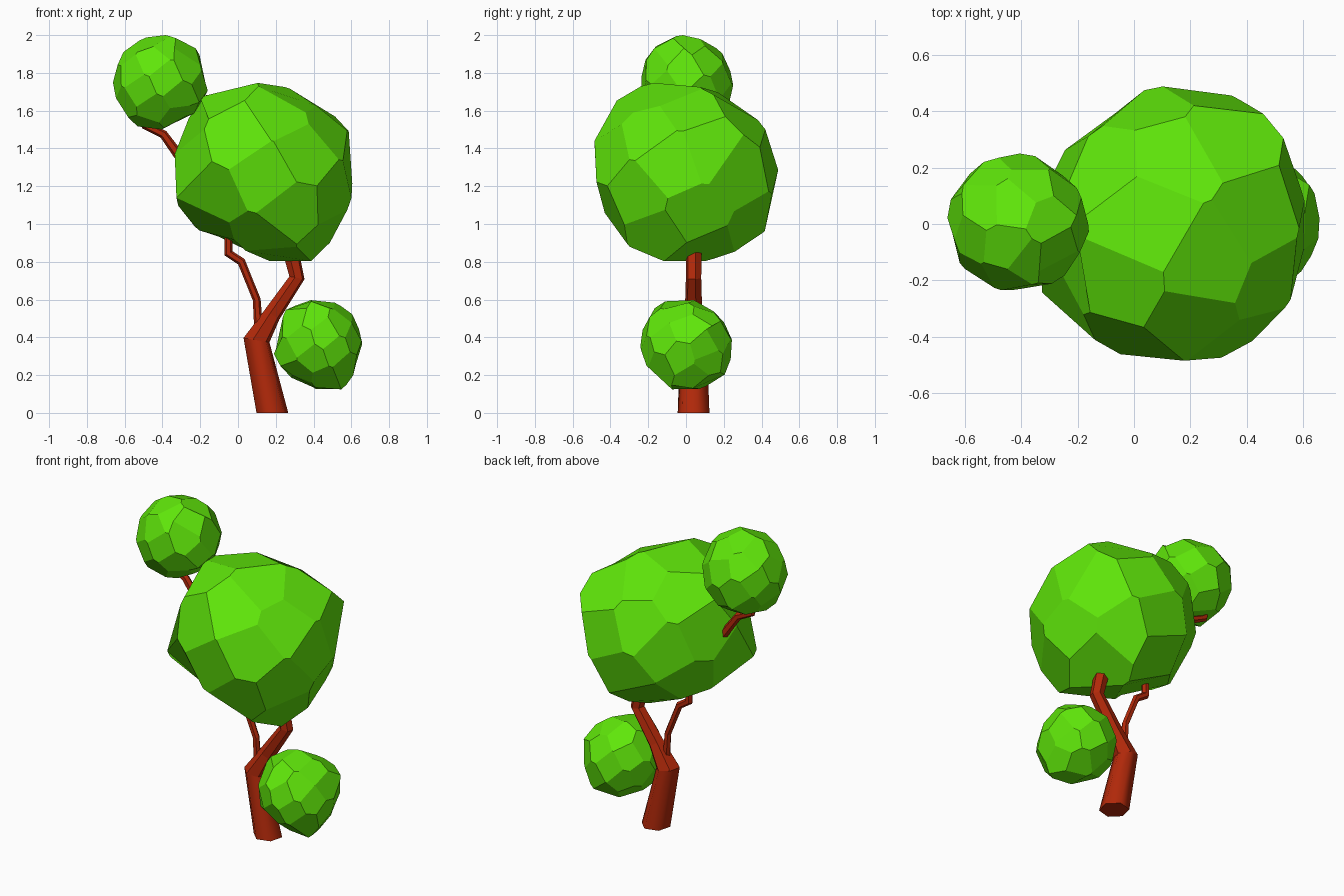
import bpy, bmesh, math, random
from mathutils import Vector

if "Cube" in bpy.data.objects:
    bpy.data.objects.remove(bpy.data.objects["Cube"])


def material(name, rgb):
    m = bpy.data.materials.new(name)
    m.diffuse_color = (*rgb, 1)
    m.use_nodes = True
    m.node_tree.nodes["Principled BSDF"].inputs["Base Color"].default_value = m.diffuse_color
    return m


LEAF = material("leaf_green", (0.115, 0.79, 0.003))
BARK = material("bark_red", (0.45, 0.022, 0.003))


def add_object(name, verts, faces, mat):
    mesh = bpy.data.meshes.new(name)
    mesh.from_pydata(verts, [], faces)
    bm = bmesh.new()
    bm.from_mesh(mesh)
    bmesh.ops.recalc_face_normals(bm, faces=bm.faces)
    bm.to_mesh(mesh)
    bm.free()
    mesh.materials.append(mat)
    ob = bpy.data.objects.new(name, mesh)
    bpy.context.collection.objects.link(ob)
    return ob


# Bulges (+) and hollows (-) of the crown: direction, relative height
BUMPS = [((.22, -.13, -.47), .14), ((-.46, -.20, -.20), .21),
         ((.37, .29, .20), .09), ((-.36, -.05, .38), .11),
         ((-.12, -.37, .39), .09), ((.12, .42, -.32), .11),
         ((-.24, -.20, -.30), -.20), ((.13, .54, .82), -.07),
         ((.85, .35, -.36), -.07), ((.45, -.35, .55), -.07)]


def crown(name, lo, hi, strength, count, seed, flip=1):
    """Faceted ball of irregular flat panels, fitted to a box."""
    rng = random.Random(seed)
    bumps = [(Vector((v[0] * flip, v[1], v[2])).normalized(), h * strength)
             for v, h in BUMPS]
    # Panel centres spread over a sphere; panel corners are the hull's triangles
    bm = bmesh.new()
    for i in range(count):
        z = 1 - (2 * i + 1) / count
        a = i * 2.39996 + seed
        s = math.sqrt(1 - z * z)
        p = Vector((s * math.cos(a), s * math.sin(a), z))
        p += Vector([rng.uniform(-.09, .09) for _ in range(3)])
        bm.verts.new(p.normalized())
    bmesh.ops.convex_hull(bm, input=bm.verts)
    bm.normal_update()
    bm.faces.index_update()
    dirs = [f.normal.copy() for f in bm.faces]
    # Pull the nearest corner onto each bulge so it ends in a point
    for v, h in bumps:
        if h > 0:
            k = max(range(len(dirs)), key=lambda i: dirs[i].dot(v))
            dirs[k] = dirs[k].lerp(v, .7).normalized()
    pts = [d * (1 + sum(h * math.exp(10 * (d.dot(v) - 1)) for v, h in bumps))
           for d in dirs]
    faces = []
    for vert in bm.verts:
        n = vert.co.normalized()
        a = n.orthogonal().normalized()
        b = n.cross(a)

        def angle(f):
            d = f.calc_center_median() - n
            return math.atan2(d.dot(b), d.dot(a))
        faces.append([f.index for f in sorted(vert.link_faces, key=angle)])
    bm.free()
    mn = [min(p[i] for p in pts) for i in range(3)]
    mx = [max(p[i] for p in pts) for i in range(3)]
    fit = [tuple(lo[i] + (p[i] - mn[i]) / (mx[i] - mn[i]) * (hi[i] - lo[i])
                 for i in range(3)) for p in pts]
    return add_object(name, fit, faces, LEAF)


def limb(name, path, sides=6, turn=0.0, first_up=False, smooth_below=0.0):
    """Tapered bent tube; path holds (x, z, radius), all at y = 0.04."""
    pos = [Vector((x, 0, z)) for x, z, _ in path]
    verts, faces = [], []
    for i, (x, z, r) in enumerate(path):
        t = Vector()
        if i > 0:
            t += (pos[i] - pos[i - 1]).normalized()
        if i < len(path) - 1:
            t += (pos[i + 1] - pos[i]).normalized()
        t.normalize()
        if i == 0 and first_up:
            t = Vector((0, 0, 1))
        side = Vector((t.z, 0, -t.x))
        for k in range(sides):
            a = math.tau * k / sides + turn
            verts.append(pos[i] + side * r * math.cos(a)
                         + Vector((0, .04 + r * math.sin(a), 0)))
    for i in range(len(path) - 1):
        for k in range(sides):
            j = (k + 1) % sides
            faces.append((i * sides + k, i * sides + j,
                          (i + 1) * sides + j, (i + 1) * sides + k))
    n = len(verts)
    faces += [tuple(range(sides)), tuple(range(n - sides, n))]
    ob = add_object(name, verts, faces, BARK)
    # Soft lower trunk, flat faces elsewhere
    for p in ob.data.polygons:
        p.use_smooth = len(p.vertices) == 4 and p.center.z < smooth_below
    return ob


# Foliage
crown("main_crown", (-.335, -.485, .803), (.605, .488, 1.747), 1.0, 36, 3)
crown("upper_crown", (-.662, -.235, 1.50), (-.16, .25, 2.0), .5, 38, 8, -1)
crown("lower_crown", (.19, -.24, .125), (.658, .243, .597), 1.0, 38, 5)

# Trunk bending into the thick branch
limb("trunk", [(.182, 0, .087), (.098, .385, .072), (.18, .52, .048),
               (.312, .715, .042), (.285, .83, .043), (.24, 1.05, .035)],
     6, math.radians(15), True, .3)
# Thin branch running through the main crown to the upper crown
limb("upper_branch", [(.112, .40, .024), (.099, .60, .021), (.018, .80, .022),
                      (-.05, .845, .024), (-.05, .95, .022), (-.2, 1.2, .024),
                      (-.30, 1.345, .027), (-.395, 1.475, .023),
                      (-.49, 1.52, .022), (-.50, 1.60, .02)])
